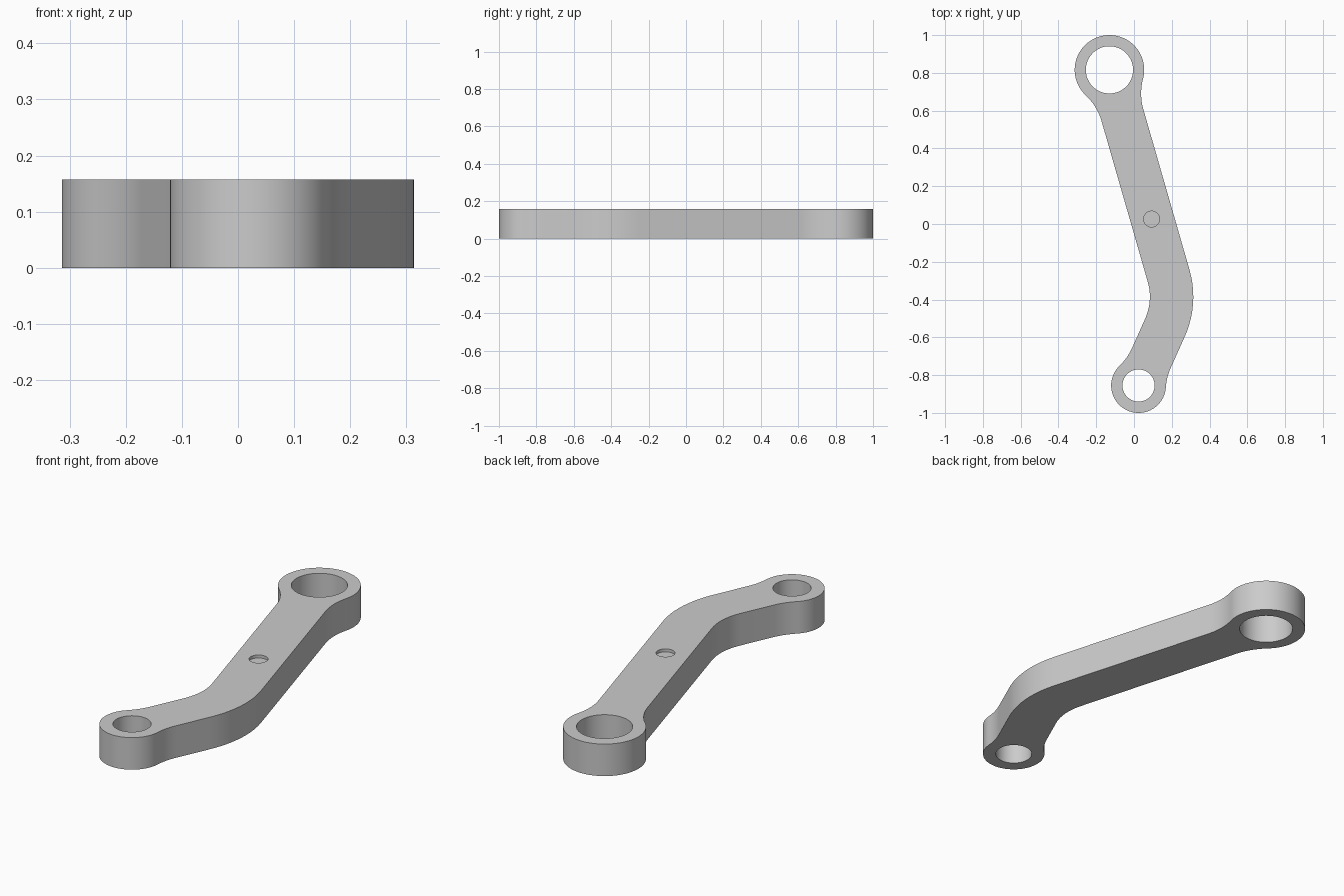
import bpy, bmesh
from math import radians, degrees, cos, sin, acos
from mathutils import Vector

cube = bpy.data.objects.get("Cube")
if cube:
    bpy.data.objects.remove(cube)

HEIGHT = 0.157
HALF = 0.115                                  # half width of the arm
BIG, BIG_R, BIG_BORE = Vector((-0.13, 0.816)), 0.184, 0.125
SMALL, SMALL_R, SMALL_BORE = Vector((0.024, -0.855)), 0.145, 0.085
BEND, BEND_R = Vector((-0.201, -0.385)), 0.4  # elbow arc of the centreline
FILLET = 0.3
UP, DOWN = 16, -25                            # normals of the two arm lengths
PIT, PIT_R, PIT_DEPTH = Vector((0.093, 0.026)), 0.042, 0.015


def polar(angle):
    return Vector((cos(radians(angle)), sin(radians(angle))))


def arc(centre, radius, start, end):
    n = max(6, int(abs(end - start) / 4))
    return [centre + radius * polar(start + (end - start) * i / n) for i in range(n + 1)]


def circle(centre, radius):
    return arc(centre, radius, 0, 360)[:-1]


def fillet(centre, radius, direction, start, end):
    return arc(centre + (radius + FILLET) * polar(direction), FILLET, start, end)


# Outline: rings, fillets and elbow arcs joined by straight runs
a = degrees(acos((HALF + FILLET) / (BIG_R + FILLET)))
b = degrees(acos((HALF + FILLET) / (SMALL_R + FILLET)))
outline = (
    arc(BIG, BIG_R, UP - a, UP + 180 + a)
    + fillet(BIG, BIG_R, UP + 180 + a, UP + a, UP)[1:]
    + arc(BEND, BEND_R - HALF, UP, DOWN)
    + fillet(SMALL, SMALL_R, DOWN + 180 - b, DOWN, DOWN - b)
    + arc(SMALL, SMALL_R, DOWN + 180 - b, DOWN + 360 + b)[1:]
    + fillet(SMALL, SMALL_R, DOWN + b, DOWN + 180 + b, DOWN + 180)[1:]
    + arc(BEND, BEND_R + HALF, DOWN, UP)
    + fillet(BIG, BIG_R, UP - a, UP + 180, UP + 180 - a)[:-1]
)

bm = bmesh.new()


def loop(points, z):
    verts = [bm.verts.new((p.x, p.y, z)) for p in points]
    edges = [bm.edges.new((v, verts[i - 1])) for i, v in enumerate(verts)]
    return verts, edges


def wall(low, high):
    for i in range(len(low)):
        bm.faces.new((low[i - 1], low[i], high[i], high[i - 1]))


# Through walls: outer side and the two bores
bottom, top = [], []
for points in (outline, circle(BIG, BIG_BORE), circle(SMALL, SMALL_BORE)):
    low, low_edges = loop(points, 0)
    high, high_edges = loop(points, HEIGHT)
    wall(low, high)
    bottom += low_edges
    top += high_edges

# Shallow round pit in the upper face
floor, _ = loop(circle(PIT, PIT_R), HEIGHT - PIT_DEPTH)
rim, rim_edges = loop(circle(PIT, PIT_R), HEIGHT)
wall(floor, rim)
bm.faces.new(floor)
top += rim_edges

# Flat faces with openings
for edges in (bottom, top):
    bmesh.ops.triangle_fill(bm, edges=edges, use_beauty=True, use_dissolve=False)
bmesh.ops.recalc_face_normals(bm, faces=bm.faces[:])

mesh = bpy.data.meshes.new("link_arm")
bm.to_mesh(mesh)
bm.free()
arm = bpy.data.objects.new("link_arm", mesh)
bpy.context.collection.objects.link(arm)

# Plain grey metal
grey = bpy.data.materials.new("plain_grey")
grey.use_nodes = True
colour = (0.6, 0.6, 0.6, 1)
grey.diffuse_color = colour
grey.node_tree.nodes["Principled BSDF"].inputs["Base Color"].default_value = colour
mesh.materials.append(grey)

bpy.ops.object.select_all(action="DESELECT")
arm.select_set(True)
bpy.context.view_layer.objects.active = arm
bpy.ops.object.shade_smooth_by_angle(angle=radians(30))
